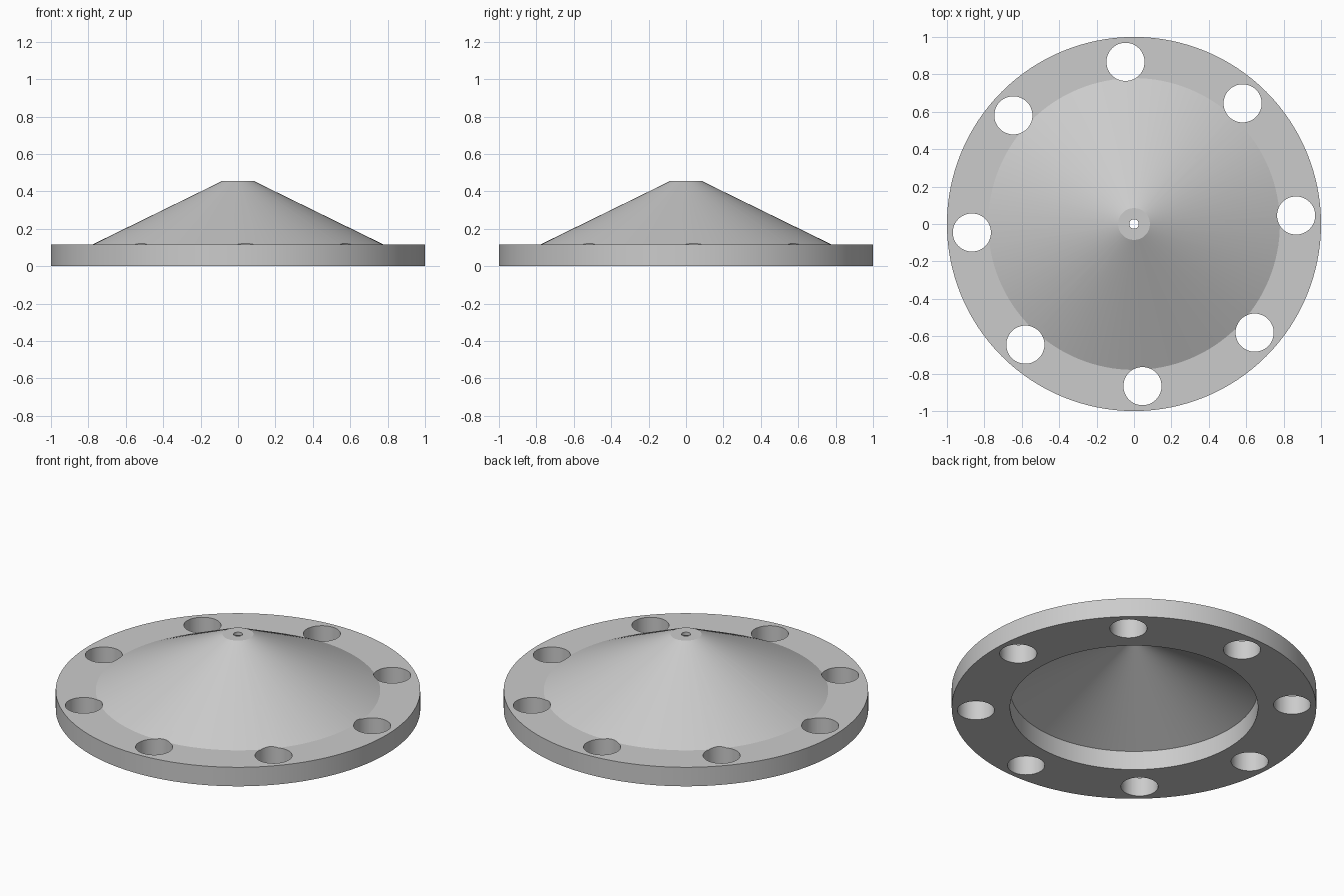
import bpy, bmesh, math

if "Cube" in bpy.data.objects:
    bpy.data.objects.remove(bpy.data.objects["Cube"])

SEG = 128

grey = bpy.data.materials.new("plain_grey")
grey.diffuse_color = (0.6, 0.6, 0.6, 1)
grey.use_nodes = True
grey.node_tree.nodes["Principled BSDF"].inputs["Base Color"].default_value = grey.diffuse_color

# Closed half-section (radius, height) of the hollow conical flange
profile = [(0.68, 0), (1.0, 0), (1.0, 0.115), (0.78, 0.115), (0.085, 0.455),
           (0.025, 0.455), (0.025, 0.435), (0.68, 0.115)]


def lathe(name, points):
    bm = bmesh.new()
    rings = []
    for i in range(SEG):
        a = 2 * math.pi * i / SEG
        rings.append([bm.verts.new((r * math.cos(a), r * math.sin(a), z)) for r, z in points])
    n = len(points)
    for i in range(SEG):
        p, q = rings[i], rings[(i + 1) % SEG]
        for j in range(n):
            k = (j + 1) % n
            bm.faces.new((p[j], q[j], q[k], p[k]))
    bmesh.ops.recalc_face_normals(bm, faces=bm.faces)
    mesh = bpy.data.meshes.new(name)
    bm.to_mesh(mesh)
    bm.free()
    obj = bpy.data.objects.new(name, mesh)
    bpy.context.collection.objects.link(obj)
    return obj


cover = lathe("conical_flange_cover", profile)
cover.data.materials.append(grey)

# Eight bolt holes, turned slightly from the axes, as one cutter
bm = bmesh.new()
for i in range(8):
    a = math.radians(3 + 45 * i)
    made = bmesh.ops.create_cone(bm, cap_ends=True, segments=48, radius1=0.102,
                                 radius2=0.102, depth=1.0)
    bmesh.ops.translate(bm, verts=made["verts"],
                        vec=(0.868 * math.cos(a), 0.868 * math.sin(a), 0.1))
mesh = bpy.data.meshes.new("bolt_hole_cutter")
bm.to_mesh(mesh)
bm.free()
cutter = bpy.data.objects.new("bolt_hole_cutter", mesh)
cutter.hide_render = True
bpy.context.collection.objects.link(cutter)

mod = cover.modifiers.new("bolt_holes", 'BOOLEAN')
mod.operation = 'DIFFERENCE'
mod.solver = 'EXACT'
mod.object = cutter

bpy.ops.object.select_all(action='DESELECT')
cover.select_set(True)
bpy.context.view_layer.objects.active = cover
bpy.ops.object.modifier_apply(modifier=mod.name)
bpy.data.objects.remove(cutter)

# Smooth round walls, keep the cone foot and rims crisp
bpy.ops.object.shade_smooth_by_angle(angle=math.radians(20))
